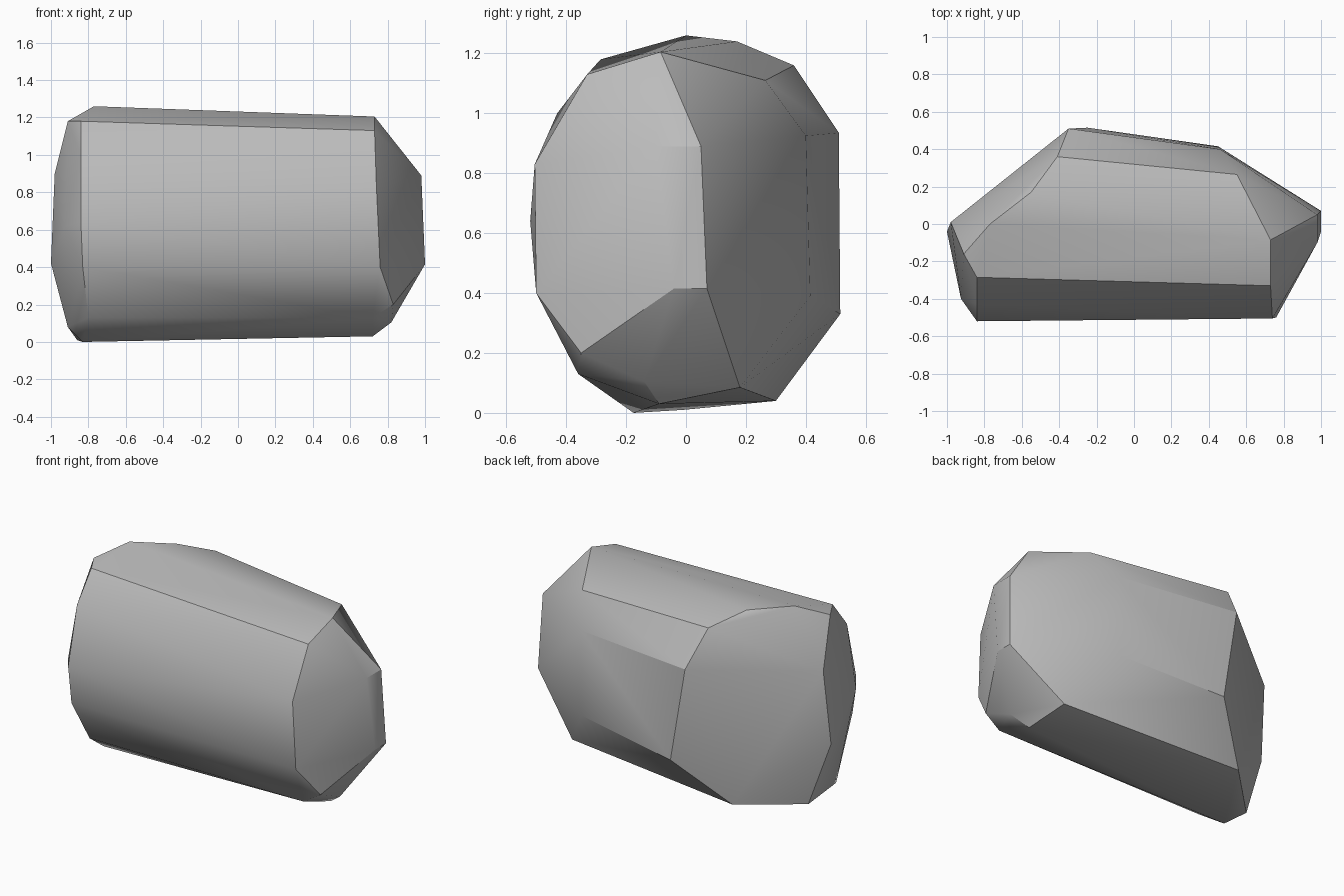
import bpy
import bmesh
from math import radians

# Remove the default cube
default_cube = bpy.data.objects.get("Cube")
if default_cube:
    bpy.data.objects.remove(default_cube, do_unlink=True)


def make_material(name, colour):
    material = bpy.data.materials.new(name)
    material.diffuse_color = colour
    material.use_nodes = True
    shader = material.node_tree.nodes["Principled BSDF"]
    shader.inputs["Base Color"].default_value = colour
    shader.inputs["Roughness"].default_value = 0.9
    return material


def hull_object(name, outlines, material):
    """Wrap the outlines in one faceted skin, merge flat facets, shade it."""
    bm = bmesh.new()
    for outline in outlines:
        for corner in outline:
            bm.verts.new(corner)
    hull = bmesh.ops.convex_hull(bm, input=bm.verts[:], use_existing_faces=False)
    spare = {v for v in hull["geom_interior"] + hull["geom_unused"]
             if isinstance(v, bmesh.types.BMVert)}
    bmesh.ops.delete(bm, geom=list(spare), context="VERTS")
    bmesh.ops.dissolve_limit(bm, angle_limit=radians(1),
                             verts=bm.verts[:], edges=bm.edges[:])
    bmesh.ops.recalc_face_normals(bm, faces=bm.faces[:])
    mesh = bpy.data.meshes.new(name)
    bm.to_mesh(mesh)
    bm.free()
    mesh.materials.append(material)
    rock = bpy.data.objects.new(name, mesh)
    bpy.context.collection.objects.link(rock)
    bpy.ops.object.select_all(action="DESELECT")
    rock.select_set(True)
    bpy.context.view_layer.objects.active = rock
    bpy.ops.object.shade_smooth_by_angle(angle=radians(30))
    return rock


# Rounded front edge at the -x end, top to bottom
front_rim_right = [(-.84, -.285, 1.18), (-.84, -.43, 1), (-.84, -.52, .64),
                   (-.83, -.5, .4), (-.8, -.36, .13)]

# Front edge at the +x end, top to bottom
front_rim_left = [(.73, -.33, 1.13), (.74, -.505, .83), (.76, -.5, .4),
                  (.83, -.35, .2), (.72, -.36, .13)]

# Outline of the big slanted cut at the -x end
slanted_cut = [(-.91, -.16, 1.18), (-.77, 0, 1.26), (-.55, .17, 1.24),
               (-.41, .36, 1.16), (-.35, .51, .935), (-.25, .515, .33),
               (-.54, .3, .04), (-.86, -.01, .01), (-1, -.04, .42),
               (-.98, .01, .9)]

# Bevel between the slanted cut and the front
right_bevel = [(-.925, -.4, .62), (-.91, -.22, .08), (-.83, -.175, 0)]

# Narrow end facet at +x
end_facet = [(.98, -.1, .89), (.98, .05, .89), (1, .07, .415), (1, -.04, .415)]

# Top, back and bottom corners around the +x end
left_rim = [(.73, -.085, 1.205), (.55, .265, 1.11), (.46, .4, .925),
            (.45, .415, .39), (.68, .18, .085), (.72, -.09, .03),
            (.82, -.14, .105)]

stone = make_material("stone_grey", (.5, .5, .5, 1))
hull_object("boulder", [front_rim_right, front_rim_left, slanted_cut,
                        right_bevel, end_facet, left_rim], stone)
